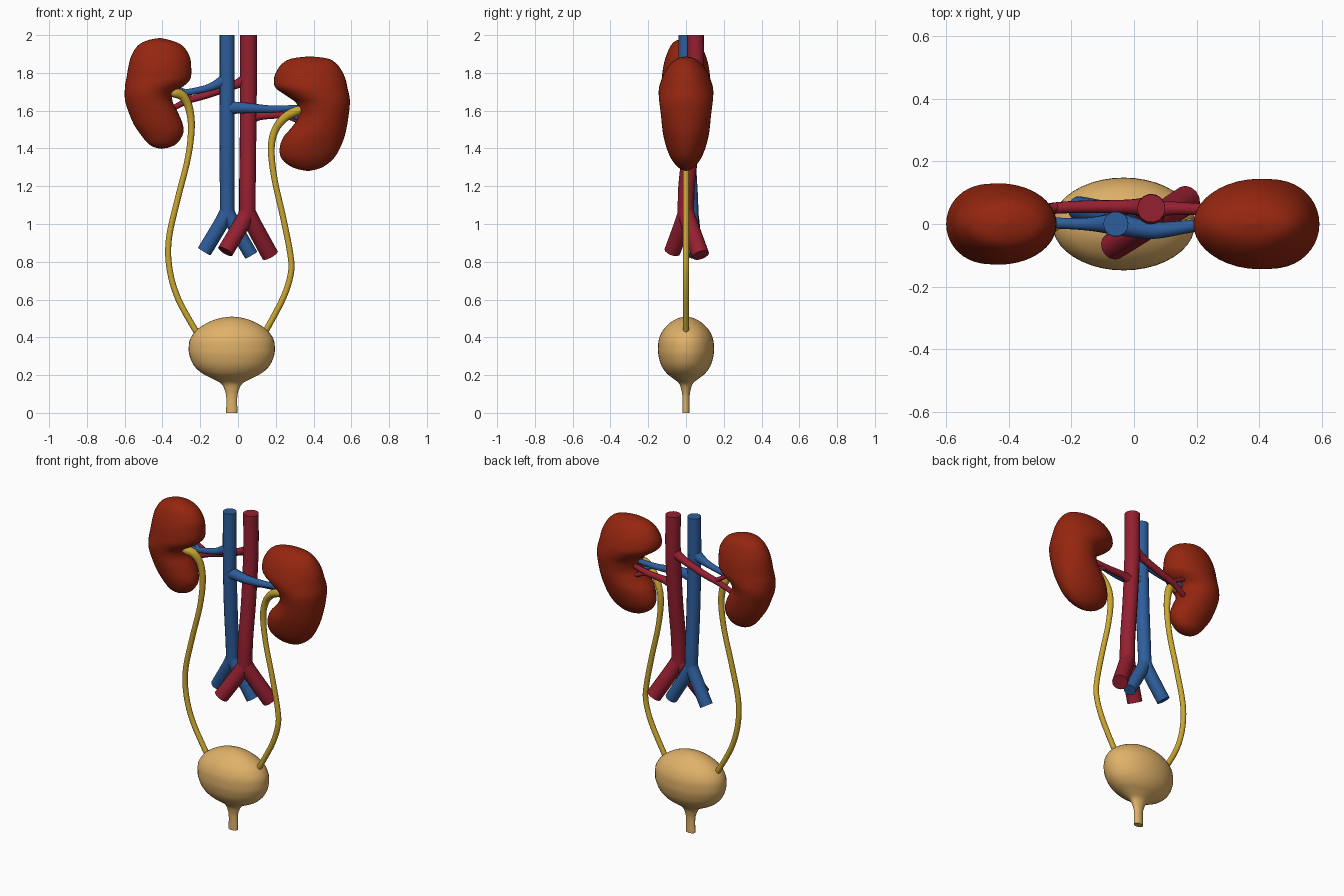
import bpy, bmesh, math
from mathutils import Vector


def material(name, rgb):
    m = bpy.data.materials.new(name)
    m.diffuse_color = (*rgb, 1)
    return m


KIDNEY = material("kidney brown red", (0.30, 0.019, 0.005))
ARTERY = material("artery red", (0.30, 0.014, 0.03))
VEIN = material("vein blue", (0.027, 0.11, 0.33))
GOLD = material("ureter gold", (0.60, 0.39, 0.03))
TAN = material("bladder tan", (0.74, 0.44, 0.14))


def smooth_rows(rows, steps):
    """Catmull-Rom resampling of rows of numbers."""
    out, n = [], len(rows)
    for i in range(n - 1):
        p = [rows[max(0, min(n - 1, i + k))] for k in (-1, 0, 1, 2)]
        for s in range(steps):
            t = s / steps
            out.append([0.5 * (2 * b + (c - a) * t + (2 * a - 5 * b + 4 * c - d) * t * t
                               + (3 * b - a - 3 * c + d) * t ** 3)
                        for a, b, c, d in zip(*p)])
    out.append(list(rows[-1]))
    return out


def finish(obj, mat):
    obj.data.materials.clear()
    obj.data.materials.append(mat)
    bpy.ops.object.select_all(action='DESELECT')
    obj.select_set(True)
    bpy.context.view_layer.objects.active = obj
    bpy.ops.object.shade_smooth_by_angle(angle=math.radians(50))


def loft(name, slices, mat, steps=4, sides=40):
    """Stack of ellipses: each slice is (z, left x, right x, half depth)."""
    bm = bmesh.new()
    rings = []
    for z, xl, xr, d in smooth_rows(slices, steps):
        c, r, d = (xl + xr) / 2, max(0, (xr - xl) / 2), max(0, d)
        rings.append([bm.verts.new((c + r * math.cos(2 * math.pi * k / sides),
                                    d * math.sin(2 * math.pi * k / sides), z))
                      for k in range(sides)])
    for a, b in zip(rings, rings[1:]):
        for k in range(sides):
            j = (k + 1) % sides
            bm.faces.new((a[k], a[j], b[j], b[k]))
    bm.faces.new(rings[0])
    bm.faces.new(rings[-1])
    bmesh.ops.remove_doubles(bm, verts=bm.verts, dist=0.0004)
    bmesh.ops.recalc_face_normals(bm, faces=bm.faces)
    me = bpy.data.meshes.new(name)
    bm.to_mesh(me)
    bm.free()
    obj = bpy.data.objects.new(name, me)
    bpy.context.collection.objects.link(obj)
    finish(obj, mat)


def tube(name, points, mat, steps=6):
    """Round tube through points (x, y, z, radius)."""
    rows = smooth_rows(points, steps)
    cu = bpy.data.curves.new(name, 'CURVE')
    cu.dimensions = '3D'
    cu.bevel_depth = 1
    cu.bevel_resolution = 5
    cu.use_fill_caps = True
    sp = cu.splines.new('POLY')
    sp.points.add(len(rows) - 1)
    for p, (x, y, z, r) in zip(sp.points, rows):
        p.co = (x, y, z, 1)
        p.radius = r
    obj = bpy.data.objects.new(name, cu)
    bpy.context.collection.objects.link(obj)
    bpy.ops.object.select_all(action='DESELECT')
    obj.select_set(True)
    bpy.context.view_layer.objects.active = obj
    bpy.ops.object.convert(target='MESH')
    finish(bpy.context.object, mat)


# Kidneys
loft("left_kidney", [
    (1.985, -.415, -.415, 0), (1.972, -.48, -.355, .05), (1.945, -.53, -.295, .08),
    (1.89, -.565, -.257, .105), (1.835, -.58, -.248, .12), (1.775, -.59, -.25, .128),
    (1.74, -.597, -.275, .13), (1.695, -.60, -.338, .127), (1.65, -.597, -.347, .12),
    (1.595, -.58, -.32, .112), (1.53, -.553, -.293, .1), (1.48, -.52, -.29, .085),
    (1.43, -.48, -.32, .06), (1.407, -.445, -.36, .032), (1.398, -.405, -.405, 0)], KIDNEY)
loft("right_kidney", [
    (1.888, .38, .38, 0), (1.876, .285, .475, .045), (1.85, .235, .52, .08),
    (1.81, .205, .55, .11), (1.765, .19, .57, .13), (1.72, .20, .58, .143),
    (1.675, .262, .59, .144), (1.635, .312, .592, .14), (1.57, .32, .585, .132),
    (1.51, .283, .575, .126), (1.46, .24, .563, .118), (1.395, .22, .537, .1),
    (1.34, .235, .50, .075), (1.297, .295, .44, .038), (1.28, .37, .37, 0)], KIDNEY)

# Bladder and urethra, flattened front to back
profile = [(0, .03), (.08, .029), (.12, .037), (.155, .056), (.18, .10), (.21, .158),
           (.25, .20), (.30, .223), (.34, .228), (.39, .221), (.44, .185),
           (.48, .123), (.502, .06), (.51, 0)]
loft("bladder", [(z, -.033 - r, -.033 + r, r * .65) for z, r in profile], TAN)

# Ureters, wider at the kidney
tube("left_ureter", [
    (-.36, -.04, 1.695, .016), (-.335, -.035, 1.695, .026), (-.29, -.02, 1.675, .025),
    (-.258, -.005, 1.61, .021), (-.247, 0, 1.50, .018), (-.267, 0, 1.34, .016),
    (-.32, 0, 1.13, .016), (-.366, 0, .92, .016), (-.362, 0, .76, .016),
    (-.315, 0, .60, .016), (-.215, 0, .42, .016)], GOLD)
tube("right_ureter", [
    (.34, -.04, 1.605, .016), (.31, -.035, 1.598, .025), (.25, -.02, 1.565, .023),
    (.198, -.005, 1.50, .020), (.176, 0, 1.40, .018), (.193, 0, 1.24, .016),
    (.24, 0, 1.03, .016), (.277, 0, .84, .016), (.28, 0, .74, .016),
    (.24, 0, .61, .016), (.145, 0, .43, .016)], GOLD)

# Aorta and its lower branches
tube("aorta", [(.055, .05, 2, .045), (.055, .05, 1.75, .045), (.053, .03, 1.45, .044),
               (.05, .003, 1.2, .044), (.05, 0, 1.04, .044)], ARTERY)
tube("aorta_left_branch", [(.05, 0, 1.08, .04), (.03, -.012, 1.02, .044),
                           (-.067, -.072, .855, .044)], ARTERY)
tube("aorta_right_branch", [(.05, 0, 1.08, .04), (.07, .012, 1.02, .045),
                            (.17, .078, .835, .046)], ARTERY)

# Vena cava and its lower branches
tube("vena_cava", [(-.058, 0, 2, .04), (-.058, 0, 1.7, .04), (-.058, .01, 1.4, .04),
                   (-.057, .025, 1.15, .039), (-.057, .028, 1.04, .039)], VEIN)
tube("vena_cava_left_branch", [(-.057, .028, 1.08, .036), (-.08, .032, 1.02, .039),
                               (-.178, .05, .855, .039)], VEIN)
tube("vena_cava_right_branch", [(-.057, .028, 1.08, .036), (-.035, .03, 1.02, .038),
                                (.07, .045, .835, .037)], VEIN)

# Renal veins with small forks
tube("left_renal_vein", [(-.05, 0, 1.775, .04), (-.10, 0, 1.745, .028), (-.17, 0, 1.717, .019),
                         (-.29, .005, 1.695, .017), (-.38, .01, 1.70, .014)], VEIN)
tube("left_renal_vein_fork", [(-.27, .005, 1.695, .014), (-.37, .04, 1.74, .012)], VEIN)
tube("right_renal_vein", [(-.05, 0, 1.615, .036), (.02, -.015, 1.615, .03), (.08, -.02, 1.612, .026),
                          (.20, -.005, 1.608, .019), (.35, .01, 1.62, .014)], VEIN)
tube("right_renal_vein_fork", [(.24, 0, 1.605, .014), (.35, .02, 1.54, .012)], VEIN)

# Renal arteries with small forks
tube("left_renal_artery", [(.04, .053, 1.765, .034), (-.02, .055, 1.735, .023),
                           (-.16, .055, 1.685, .02), (-.26, .05, 1.655, .018),
                           (-.35, .035, 1.61, .014)], ARTERY)
tube("left_renal_artery_fork", [(-.24, .053, 1.662, .014), (-.36, .045, 1.735, .012)], ARTERY)
tube("right_renal_artery", [(.07, .045, 1.56, .032), (.12, .05, 1.572, .022),
                            (.24, .045, 1.58, .018), (.35, .035, 1.60, .014)], ARTERY)
tube("right_renal_artery_fork", [(.24, .045, 1.58, .014), (.35, .04, 1.53, .012)], ARTERY)
